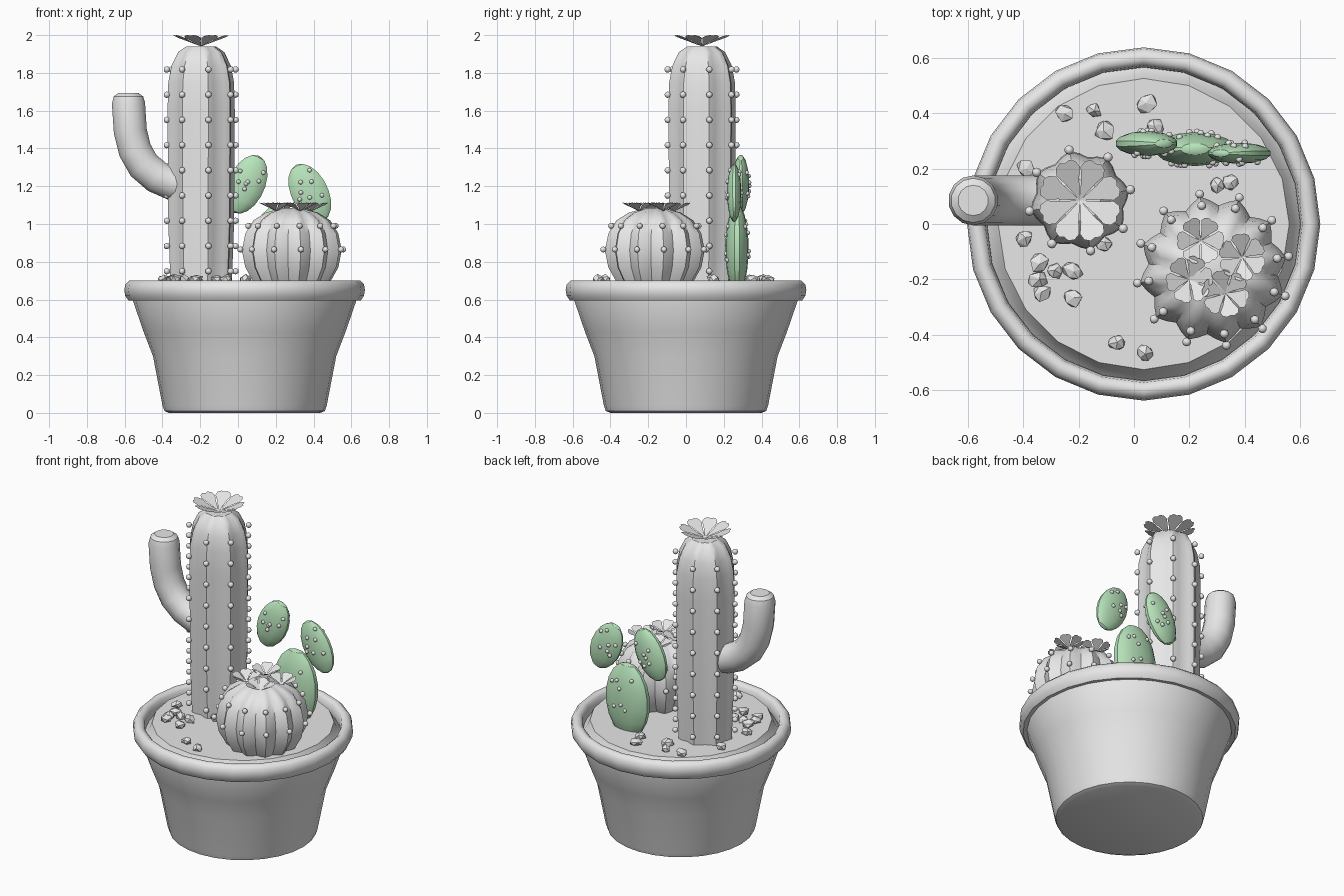
import bpy
import bmesh
import random
from math import sin, cos, pi, radians, sqrt
from mathutils import Matrix, Vector

random.seed(4)
if "Cube" in bpy.data.objects:
    bpy.data.objects.remove(bpy.data.objects["Cube"], do_unlink=True)


def material(name, rgb):
    m = bpy.data.materials.new(name)
    m.use_nodes = True
    m.diffuse_color = (*rgb, 1)
    m.node_tree.nodes["Principled BSDF"].inputs["Base Color"].default_value = (*rgb, 1)
    return m


GREY = material("pale grey", (0.8, 0.8, 0.8))
GREEN = material("soft green", (0.48, 0.78, 0.5))


def finish(bm, name, mat=GREY, angle=40, recalc=True):
    if recalc:
        bmesh.ops.recalc_face_normals(bm, faces=bm.faces)
    mesh = bpy.data.meshes.new(name)
    bm.to_mesh(mesh)
    bm.free()
    mesh.materials.append(mat)
    ob = bpy.data.objects.new(name, mesh)
    bpy.context.scene.collection.objects.link(ob)
    if angle:
        bpy.ops.object.select_all(action='DESELECT')
        ob.select_set(True)
        bpy.context.view_layer.objects.active = ob
        bpy.ops.object.shade_smooth_by_angle(angle=radians(angle))
    return ob


def loft(name, rings, ring_loop=False, angle=40):
    """Skin a list of rings; cap both ends unless the rings form a loop."""
    bm = bmesh.new()
    rows = [[bm.verts.new(p) for p in ring] for ring in rings]
    n = len(rows[0])
    pairs = list(zip(rows, rows[1:]))
    if ring_loop:
        pairs.append((rows[-1], rows[0]))
    else:
        bm.faces.new(rows[0])
        bm.faces.new(rows[-1])
    for a, b in pairs:
        for i in range(n):
            j = (i + 1) % n
            bm.faces.new((a[i], a[j], b[j], b[i]))
    return finish(bm, name, angle=angle)


def lathe(name, profile, centre, segs, ribs=0, depth=0, turn=0, ring_loop=False, angle=40):
    """Turn a (radius, z) profile, with optional lengthwise ribs."""
    rings = []
    for r, z in profile:
        ring = []
        for i in range(segs):
            t = 2 * pi * i / segs
            k = r * (1 - depth * (0.5 - 0.5 * cos(ribs * t)))
            ring.append((centre[0] + k * cos(t + turn), centre[1] + k * sin(t + turn), z))
        rings.append(ring)
    return loft(name, rings, ring_loop, angle)


def beads(name, points, radius):
    bm = bmesh.new()
    for p in points:
        bmesh.ops.create_icosphere(bm, subdivisions=2, radius=radius,
                                   matrix=Matrix.Translation(p))
    return finish(bm, name, angle=60)


def rib_points(centre, radius, heights, ribs, turn):
    return [(centre[0] + radius * cos(turn + 2 * pi * i / ribs),
             centre[1] + radius * sin(turn + 2 * pi * i / ribs), z)
            for z in heights for i in range(ribs)]


def flower(name, centre, radius, lift, petals, width, turn=0):
    half = [(0.02, 0.03), (0.5, 0.6), (0.75, 1), (0.92, 0.85), (1, 0.4)]
    outline = half + [(0.96, 0)] + [(t, -w) for t, w in reversed(half)]
    bm = bmesh.new()
    for i in range(petals):
        m = Matrix.Translation(centre) @ Matrix.Rotation(turn + 2 * pi * i / petals, 4, 'Z')
        bm.faces.new([bm.verts.new(m @ Vector((t * radius, w * width * radius, t * lift)))
                      for t, w in outline])
    return finish(bm, name, angle=0, recalc=False)


# Pot, rolled rim and soil
POT = (0.035, 0)
lathe("pot", [(0.4, 0), (0.425, 0.01), (0.435, 0.04), (0.485, 0.3), (0.535, 0.43),
              (0.59, 0.59), (0.59, 0.62)], POT, 28)
lathe("pot_rim", [(0.57, 0.6), (0.615, 0.595), (0.632, 0.62), (0.637, 0.65), (0.632, 0.68),
                  (0.612, 0.7), (0.59, 0.7), (0.572, 0.685), (0.565, 0.64)],
      POT, 24, ring_loop=True, angle=60)
lathe("soil", [(0.58, 0.61), (0.56, 0.63), (0.54, 0.66), (0.525, 0.69)], POT, 20, angle=25)

# Tall ribbed column with rows of spines and a flower on top
COLUMN = (-0.195, 0.085)
TURN = radians(12)
lathe("column_cactus", [(0.165, 0.66), (0.178, 1.0), (0.182, 1.6), (0.178, 1.75), (0.16, 1.84),
                        (0.125, 1.91), (0.08, 1.94)],
      COLUMN, 32, ribs=8, depth=0.13, turn=TURN, angle=35)
beads("column_spines", rib_points(COLUMN, 0.186, [0.75 + 0.1335 * i for i in range(9)], 8, TURN),
      0.017)
flower("column_flower", (*COLUMN, 1.94), 0.15, 0.06, 8, 0.3, radians(22))

# Side arm bending upwards
path = [(-0.28, 1.205), (-0.35, 1.215), (-0.43, 1.25), (-0.5, 1.31), (-0.545, 1.39),
        (-0.57, 1.49), (-0.58, 1.64), (-0.58, 1.675), (-0.58, 1.693)]
girth = [0.09] * 7 + [0.08, 0.055]
rings = []
for i, (x, z) in enumerate(path):
    a, b = path[max(i - 1, 0)], path[min(i + 1, len(path) - 1)]
    along = Vector((b[0] - a[0], 0, b[1] - a[1])).normalized()
    side = Vector((0, 1, 0))
    up = along.cross(side)
    rings.append([Vector((x, COLUMN[1], z)) + girth[i] * (side * cos(t) + up * sin(t))
                  for t in (2 * pi * k / 14 for k in range(14))])
loft("column_arm", rings, angle=35)

# Round ribbed cactus with spines and a crown of flowers
BALL = (0.285, -0.165)
TURN = radians(10)
lathe("ball_cactus", [(0.18, 0.65), (0.21, 0.7), (0.25, 0.77), (0.268, 0.86), (0.25, 0.95),
                      (0.205, 1.02), (0.14, 1.06), (0.05, 1.085)],
      BALL, 48, ribs=12, depth=0.13, turn=TURN, angle=35)
beads("ball_spines", rib_points(BALL, 0.277, [0.865], 12, TURN)
      + rib_points(BALL, 0.235, [0.99], 12, TURN), 0.016)
for i, (x, y) in enumerate([(0.24, -0.06), (0.39, -0.12), (0.2, -0.2), (0.33, -0.25)]):
    flower(f"ball_flower_{i + 1}", (x, y, 1.068), 0.085, 0.045, 6, 0.4, i * 0.6)

# Flat green pads: centre, half sizes, sideways lean in degrees
PADS = [("lower_pad", (0.22, 0.27, 0.87), (0.15, 0.062, 0.235), 0),
        ("left_pad", (0.045, 0.29, 1.21), (0.1, 0.045, 0.165), 24),
        ("right_pad", (0.38, 0.255, 1.165), (0.1, 0.038, 0.165), -26)]
for name, centre, size, lean in PADS:
    place = (Matrix.Translation(centre) @ Matrix.Rotation(radians(lean), 4, 'Y')
             @ Matrix.Diagonal((*size, 1)))
    bm = bmesh.new()
    bmesh.ops.create_uvsphere(bm, u_segments=14, v_segments=9, radius=1, matrix=place)
    finish(bm, name, GREEN, angle=30)
    dots = []
    for i in range(14):
        x, z = random.uniform(-0.65, 0.65), random.uniform(-0.35, 0.7)
        y = sqrt(1 - x * x - z * z) if x * x + z * z < 1 else 0
        dots.append(place @ Vector((x, y if i % 2 else -y, z)))
    beads(name + "_spines", dots, 0.012)

# Pebbles scattered on the soil
spots = [(-0.25, 0.4), (-0.145, 0.41), (-0.105, 0.335), (0.045, 0.435), (0.075, 0.35),
         (-0.39, 0.2), (-0.395, -0.05), (-0.34, -0.14), (-0.285, -0.17), (-0.22, -0.17),
         (-0.345, -0.2), (-0.33, -0.25), (-0.22, -0.265), (-0.11, -0.07), (-0.06, -0.43),
         (0.04, -0.465), (0.3, 0.14), (0.345, 0.15)]
bm = bmesh.new()
for x, y in spots:
    size = random.uniform(0.031, 0.042)
    m = (Matrix.Translation((x, y, 0.708)) @ Matrix.Rotation(random.uniform(0, 6), 4, 'Z')
         @ Matrix.Diagonal((size, size * 0.9, 0.024, 1)))
    stone = bmesh.ops.create_icosphere(bm, subdivisions=1, radius=1, matrix=m)
    for v in stone["verts"]:
        v.co += Vector([random.uniform(-0.005, 0.005) for _ in range(3)])
finish(bm, "pebbles", angle=0)
